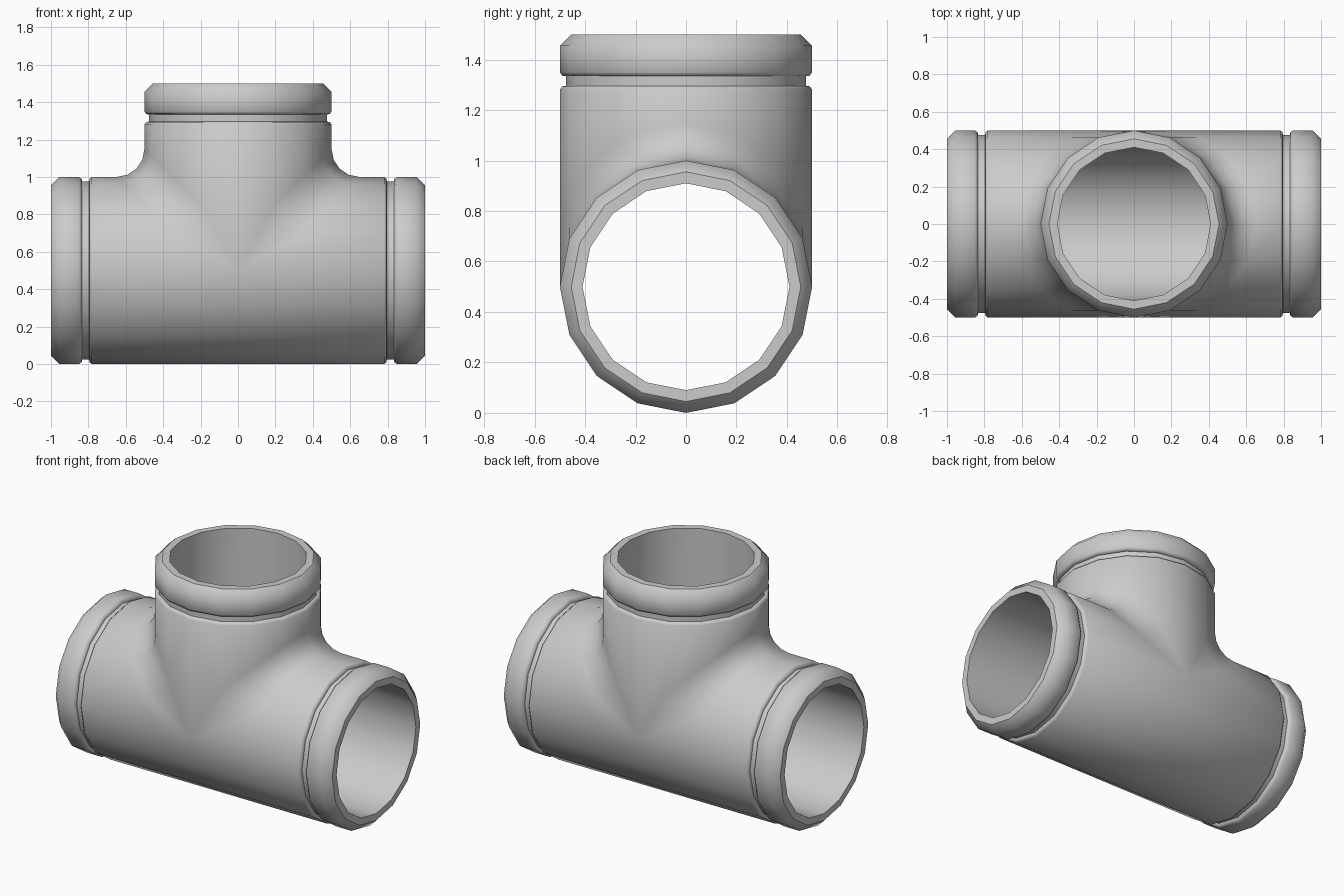
import bpy, bmesh
from math import sin, cos, pi

if "Cube" in bpy.data.objects:
    bpy.data.objects.remove(bpy.data.objects["Cube"])

SIDES = 16
# Collar profile: (distance from pipe mouth, radius, sharp ring)
COLLAR = [(0, .41, True), (0, .455, True), (.045, .5, False), (.15, .5, False),
          (.164, .49, False), (.166, .475, True), (.204, .475, True),
          (.206, .49, False), (.218, .5, False)]
FILLET, STEPS = .15, 4


def column(i):
    """Closed loop of points for one lengthwise line of the tee (x >= 0 half)."""
    a = 2 * pi * i / SIDES
    s, c = sin(a), cos(a)
    if abs(c) < 1e-6:
        c = 0.0
    k = max(c, 0.0)
    d = FILLET if k > 0 else 0.0
    x0, z0 = .5 * k, .5 + .5 * c
    inner = [((.41 * k, .41 * s, .5 + .41 * c), k > 0)]
    branch = [((r * k, r * s, 1.5 - t), f) for t, r, f in COLLAR]
    arc = []
    for n in range(STEPS + 1):
        p = pi / 2 * n / STEPS
        arc.append(((x0 + d - d * cos(p), .5 * s, z0 + d - d * sin(p)), False))
    run = [((1 - t, r * s, .5 + r * c), f) for t, r, f in reversed(COLLAR)]
    if c < 0:                      # lower half has no branch
        return [arc[-1]] + run + inner
    return inner + branch + arc + run + inner


bm = bmesh.new()
cols = [column(i) for i in range(SIDES)]
verts = [[bm.verts.new(p) for p, _ in col] for col in cols]
run_len = len(COLLAR) + 2

# Skin neighbouring columns, using only the run part below the axis
for i in range(SIDES):
    j = (i + 1) % SIDES
    n = min(len(verts[i]), len(verts[j]))
    A, B, F = verts[i][-n:], verts[j][-n:], cols[i][-n:]
    F2 = cols[j][-n:]
    for q in range(n - 1):
        bm.faces.new((A[q], A[q + 1], B[q + 1], B[q])).smooth = True
    for q in range(n):
        e = bm.edges.get((A[q], B[q]))
        if e and (F[q][1] or F2[q][1]):
            e.smooth = False

bmesh.ops.remove_doubles(bm, verts=bm.verts, dist=1e-4)
bmesh.ops.recalc_face_normals(bm, faces=bm.faces)

# Pipe tee: half mesh mirrored across x
mesh = bpy.data.meshes.new("pipe_tee")
bm.to_mesh(mesh)
bm.free()
tee = bpy.data.objects.new("pipe_tee", mesh)
bpy.context.collection.objects.link(tee)
mirror = tee.modifiers.new("mirror", 'MIRROR')
mirror.use_axis[0] = True
mirror.use_clip = True
mirror.merge_threshold = .0005
